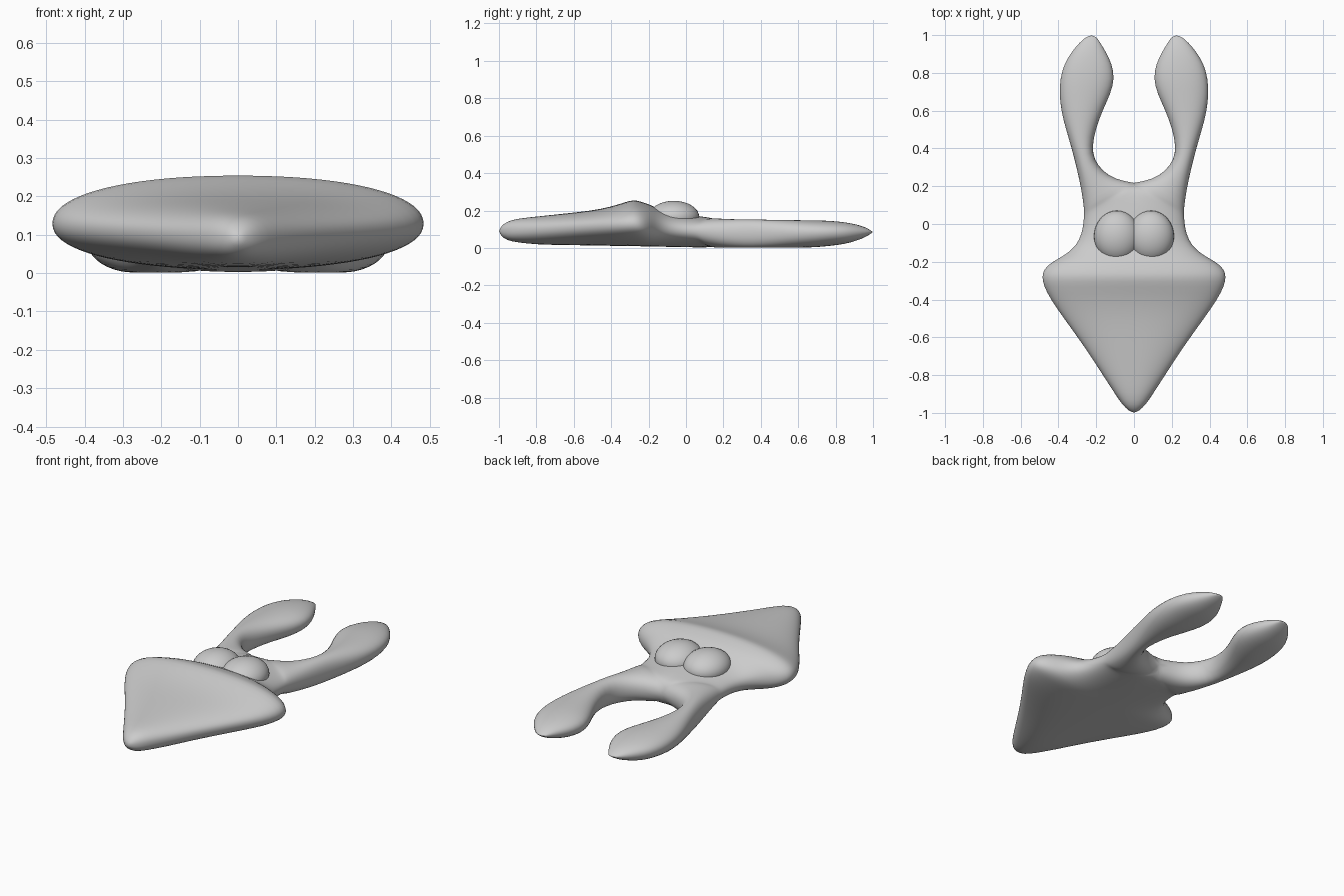
import bpy
import bmesh
import math

cube = bpy.data.objects.get("Cube")
if cube:
    bpy.data.objects.remove(cube)

grey = bpy.data.materials.new("plain grey")
grey.use_nodes = True
colour = (0.6, 0.6, 0.6, 1)
grey.diffuse_color = colour
grey.node_tree.nodes["Principled BSDF"].inputs["Base Color"].default_value = colour

# Side profile of the body as (y, z) points
TOP = [(-1, .09), (-.985, .125), (-.95, .148), (-.9, .157), (-.45, .205), (-.28, .259),
       (-.2, .235), (-.12, .195), (.05, .172), (.2, .155), (.8, .146), (.9, .13),
       (.97, .108), (1, .085)]
BOTTOM = [(-1, .09), (-.985, .055), (-.95, .035), (-.8, .018), (-.2, .008), (.2, 0),
          (.7, .002), (.85, .02), (.95, .05), (1, .085)]
MIDDLE = [(-1, .09), (-.28, .13), (-.1, .1), (.2, .08), (1, .085)]

# Half widths of the head and neck as (y, x)
HEAD = [(-1, 0), (-.99, .025), (-.96, .06), (-.9, .1), (-.8, .165), (-.65, .262),
        (-.5, .372), (-.4, .442), (-.33, .479), (-.28, .489), (-.24, .48), (-.2, .435),
        (-.17, .375), (-.12, .308), (-.05, .276)]

# Sections fanning around the fork and along one arm: inner edge, outer edge
FORK = [(0, .13, .268, .01), (0, .18, .266, .04), (0, .205, .266, .06)]
ARM = [(0, .218, .267, .08), (.1, .238, .273, .14), (.165, .28, .285, .21),
       (.21, .34, .305, .3), (.222, .41, .333, .41), (.2, .51, .364, .51),
       (.165, .6, .387, .6), (.122, .69, .397, .69), (.1, .77, .393, .77),
       (.116, .85, .371, .85), (.147, .91, .332, .91), (.178, .96, .29, .96),
       (.198, .99, .255, .99), (.225, 1, .225, 1)]
STEPS = 10


def sample(points, y):
    """Linear interpolation along a profile."""
    for (a, za), (b, zb) in zip(points, points[1:]):
        if y <= b:
            return za + (zb - za) * max(0, (y - a) / (b - a))
    return points[-1][1]


def rounded(t, power):
    return max(0, 1 - abs(t) ** power) ** (1 / power)


def section(bm, xi, yi, xo, yo, closed):
    """One loop: over the top from inner to outer edge, then back underneath."""
    def point(k, profile):
        open_u = math.sin(math.pi / 2 * k / STEPS)
        arm_u = (1 - math.cos(math.pi * k / STEPS)) / 2
        u = open_u + (arm_u - open_u) * closed
        h = rounded(u, 2.2) * (1 - closed) + rounded(2 * u - 1, 2.2) * closed
        y = yi + (yo - yi) * u
        mid = sample(MIDDLE, y)
        z = mid + (sample(profile, y) - mid) * h
        return bm.verts.new((xi + (xo - xi) * u, y, z))
    return ([point(k, TOP) for k in range(STEPS + 1)]
            + [point(k, BOTTOM) for k in range(STEPS, -1, -1)])


def finish(obj):
    obj.data.materials.append(grey)
    for poly in obj.data.polygons:
        poly.use_smooth = True


# Body: head, neck and arms lofted as one half, then mirrored
bm = bmesh.new()
loops = [section(bm, 0, y, x, y, 0) for y, x in HEAD]
loops += [section(bm, *row, c) for row, c in zip(FORK, (0, .12, .4))]
loops += [section(bm, *row, 1) for row in ARM]
for a, b in zip(loops, loops[1:]):
    for k in range(len(a) - 1):
        bm.faces.new((a[k], a[k + 1], b[k + 1], b[k]))
bmesh.ops.remove_doubles(bm, verts=bm.verts[:], dist=.0005)
bmesh.ops.mirror(bm, geom=bm.verts[:] + bm.edges[:] + bm.faces[:], axis='X', merge_dist=.0005)
bmesh.ops.recalc_face_normals(bm, faces=bm.faces[:])
mesh = bpy.data.meshes.new("body")
bm.to_mesh(mesh)
bm.free()
body = bpy.data.objects.new("body", mesh)
bpy.context.collection.objects.link(body)
finish(body)
subdivision = body.modifiers.new("smooth", 'SUBSURF')
subdivision.levels = subdivision.render_levels = 1

# Eyes: two flattened domes meeting on the centre line
for side, name in ((1, "left_eye"), (-1, "right_eye")):
    bpy.ops.mesh.primitive_uv_sphere_add(segments=32, ring_count=16, radius=1,
                                         location=(side * .09, -.065, .165))
    eye = bpy.context.object
    eye.name = name
    eye.scale = (.122, .136, .087)
    finish(eye)
